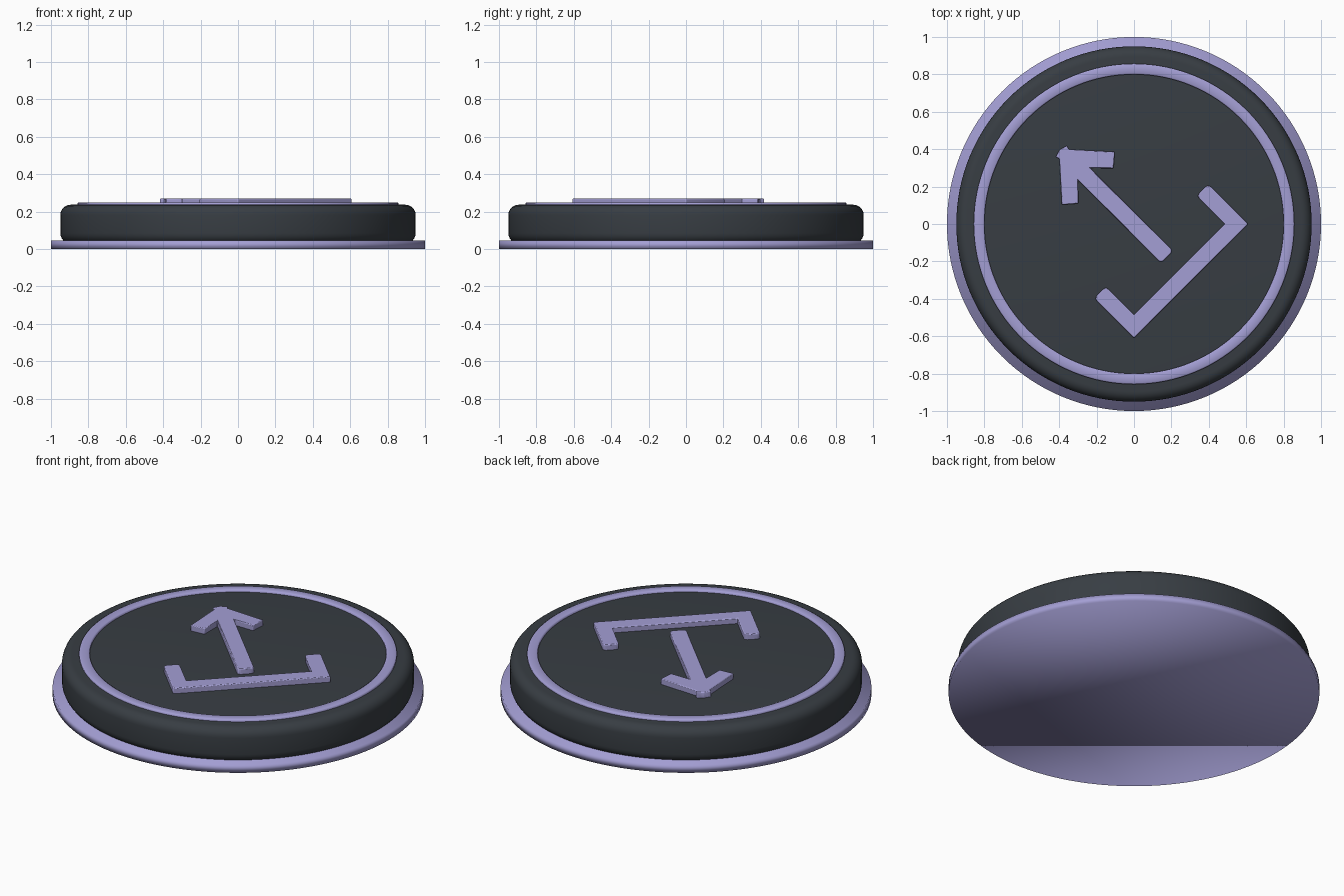
import bpy, bmesh, math
from mathutils import Matrix

cube = bpy.data.objects.get("Cube")
if cube:
    bpy.data.objects.remove(cube, do_unlink=True)


def material(name, rgb):
    mat = bpy.data.materials.new(name)
    mat.use_nodes = True
    mat.diffuse_color = (*rgb, 1)
    mat.node_tree.nodes["Principled BSDF"].inputs["Base Color"].default_value = (*rgb, 1)
    return mat


LAVENDER = material("lavender", (0.37, 0.345, 0.66))
CHARCOAL = material("charcoal", (0.039, 0.047, 0.056))
SIDES = 128


def finish(bm, name, mat, angle=None):
    bmesh.ops.recalc_face_normals(bm, faces=bm.faces)
    mesh = bpy.data.meshes.new(name)
    bm.to_mesh(mesh)
    bm.free()
    mesh.materials.append(mat)
    obj = bpy.data.objects.new(name, mesh)
    bpy.context.collection.objects.link(obj)
    bpy.ops.object.select_all(action="DESELECT")
    bpy.context.view_layer.objects.active = obj
    obj.select_set(True)
    if angle is None:
        bpy.ops.object.shade_smooth()
    else:
        bpy.ops.object.shade_smooth_by_angle(angle=math.radians(angle))
    return obj


def lathe(name, profile, mat, closed=False, angle=None):
    """Turn a (radius, height) profile about z; open profiles get flat caps."""
    bm = bmesh.new()
    rings = []
    for r, z in profile:
        rings.append([bm.verts.new((r * math.cos(a), r * math.sin(a), z))
                      for a in (math.tau * i / SIDES for i in range(SIDES))])
    pairs = list(zip(rings, rings[1:]))
    if closed:
        pairs.append((rings[-1], rings[0]))
    else:
        bm.faces.new(rings[0])
        bm.faces.new(rings[-1])
    for low, high in pairs:
        for i in range(SIDES):
            j = (i + 1) % SIDES
            bm.faces.new((low[i], low[j], high[j], high[i]))
    return finish(bm, name, mat, angle)


def raised_symbol(name, half, z0, z1, round_points):
    """Extrude a mirrored half outline, turned so its up points to the back right."""
    outline = half + [(-u, v) for u, v in reversed(half) if u > 0]
    bm = bmesh.new()
    verts = [bm.verts.new((u, v, z0)) for u, v in outline]
    face = bm.faces.new(verts)
    corners = [v for v in verts
               if any(abs(abs(v.co.x) - u) + abs(v.co.y - w) < 1e-4 for u, w in round_points)]
    bmesh.ops.bevel(bm, geom=corners, offset=0.018, segments=3, profile=0.5, affect="VERTICES")
    up = bmesh.ops.extrude_face_region(bm, geom=bm.faces[:])["geom"]
    bmesh.ops.translate(bm, vec=(0, 0, z1 - z0),
                        verts=[g for g in up if isinstance(g, bmesh.types.BMVert)])
    bm.transform(Matrix.Rotation(math.radians(45), 4, "Z"))
    obj = finish(bm, name, LAVENDER, 40)
    bevel = obj.modifiers.new("soft_edge", "BEVEL")
    bevel.width = 0.006
    bevel.segments = 2
    return obj


# Base plate, softly shaded over its rim
lathe("base_plate", [(1, 0), (1, 0.045)], LAVENDER)

# Body with rounded upper and lower edges
RADIUS, LOW, HIGH, ROUND = 0.95, 0.03, 0.237, 0.055
arc = [math.radians(a) for a in range(-90, 91, 15)]
body = [(RADIUS - ROUND + ROUND * math.cos(a),
         (HIGH - ROUND if a >= 0 else LOW + ROUND) + ROUND * math.sin(a)) for a in arc]
middle = len(arc) // 2
body.insert(middle, (RADIUS, LOW + ROUND))
lathe("body", body, CHARCOAL, angle=40)

# Raised ring on the top face
lathe("trim_ring", [(0.857, 0.22), (0.857, 0.246), (0.85, 0.25), (0.807, 0.25),
                    (0.8, 0.246), (0.8, 0.22)], LAVENDER, closed=True)

# Arrow and the open tray below it
raised_symbol("arrow", [(0, 0.562), (0.042, 0.55), (0.036, 0.528), (0.2, 0.346),
                        (0.133, 0.288), (0.046, 0.376), (0.046, -0.25)],
              0.225, 0.27, [(0.046, -0.25)])
raised_symbol("tray", [(0.343, -0.343), (0.343, -0.13), (0.431, -0.13), (0.431, -0.431)],
              0.225, 0.27, [(0.343, -0.13), (0.431, -0.13)])
